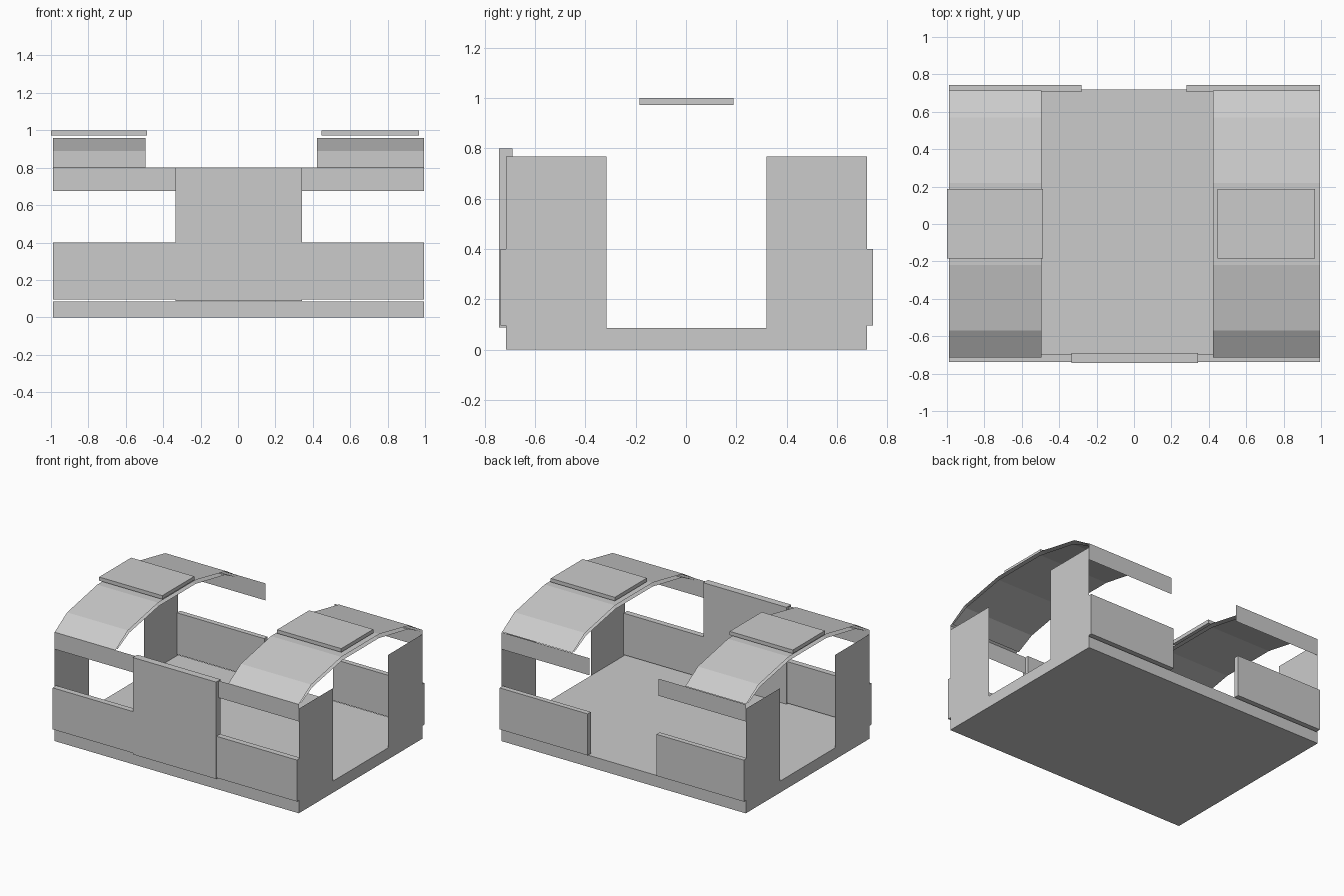
import bpy, bmesh

if "Cube" in bpy.data.objects:
    bpy.data.objects.remove(bpy.data.objects["Cube"], do_unlink=True)

GREY = (0.6, 0.6, 0.6, 1.0)
grey = bpy.data.materials.new("plain_grey")
grey.use_nodes = True
grey.diffuse_color = GREY
grey.node_tree.nodes["Principled BSDF"].inputs["Base Color"].default_value = GREY


def finish(name, bm):
    mesh = bpy.data.meshes.new(name)
    bm.to_mesh(mesh)
    bm.free()
    mesh.materials.append(grey)
    obj = bpy.data.objects.new(name, mesh)
    bpy.context.collection.objects.link(obj)
    return obj


def box(name, xs, ys, zs):
    bm = bmesh.new()
    bmesh.ops.create_cube(bm, size=1)
    for v in bm.verts:
        for i, (lo, hi) in enumerate((xs, ys, zs)):
            v.co[i] = hi if v.co[i] > 0 else lo
    return finish(name, bm)


def sheet(name, corners):
    bm = bmesh.new()
    bm.faces.new([bm.verts.new(c) for c in corners])
    return finish(name, bm)


def wall_x(name, x, ys, zs):
    # Upright sheet facing sideways, outward from the centre
    y0, y1 = ys if x > 0 else ys[::-1]
    z0, z1 = zs
    sheet(name, [(x, y0, z0), (x, y1, z0), (x, y1, z1), (x, y0, z1)])


def wall_y(name, y, xs, zs):
    # Upright sheet facing front or back
    x0, x1 = xs if y < 0 else xs[::-1]
    z0, z1 = zs
    sheet(name, [(x0, y, z0), (x1, y, z0), (x1, y, z1), (x0, y, z1)])


def arch(name, xs, half, up=True):
    # Bent roof sheet from a half profile mirrored front to back
    bm = bmesh.new()
    path = [(-y, z) for y, z in half] + list(reversed(half))
    rows = [[bm.verts.new((x, y, z)) for x in xs] for y, z in path]
    for a, b in zip(rows, rows[1:]):
        face = [a[0], a[1], b[1], b[0]]
        bm.faces.new(face if up else face[::-1])
    finish(name, bm)


# Floor slab
FRONT, BACK, LEFT, RIGHT = -0.715, 0.72, 0.995, -0.99
box("floor", (RIGHT, LEFT), (FRONT, BACK), (0, 0.085))

# Tall middle panel at the front
box("front_middle_panel", (-0.335, 0.342), (-0.743, -0.69), (0.088, 0.8))

# Both ends: low panels, upper bands, corner walls and roofs
OUTER = [(0.715, 0.8), (0.57, 0.89), (0.22, 0.96)]
INNER = [(0.69, 0.8), (0.555, 0.868), (0.215, 0.932)]
ends = {
    "left": (LEFT, 0.342, 0.28, (0.422, LEFT), (0.447, 0.968)),
    "right": (RIGHT, -0.335, -0.28, (RIGHT, -0.495), (-1.0, -0.487)),
}
for side, (edge, front_in, back_in, roof_x, cap_x) in ends.items():
    front_x = sorted((edge, front_in))
    back_x = sorted((edge, back_in))
    box(side + "_front_low_panel", front_x, (-0.738, -0.695), (0.095, 0.4))
    box(side + "_back_low_panel", back_x, (0.705, 0.743), (0.095, 0.4))
    wall_y(side + "_front_band", FRONT, front_x, (0.675, 0.8))
    wall_y(side + "_back_band", BACK, back_x, (0.675, 0.8))
    wall_x(side + "_front_corner_wall", edge, (FRONT, -0.317), (0.085, 0.768))
    wall_x(side + "_back_corner_wall", edge, (0.32, BACK), (0.085, 0.768))
    arch(side + "_roof_outer", roof_x, OUTER)
    arch(side + "_roof_lining", roof_x, INNER, up=False)
    box(side + "_roof_cap", cap_x, (-0.184, 0.188), (0.973, 1.0))
